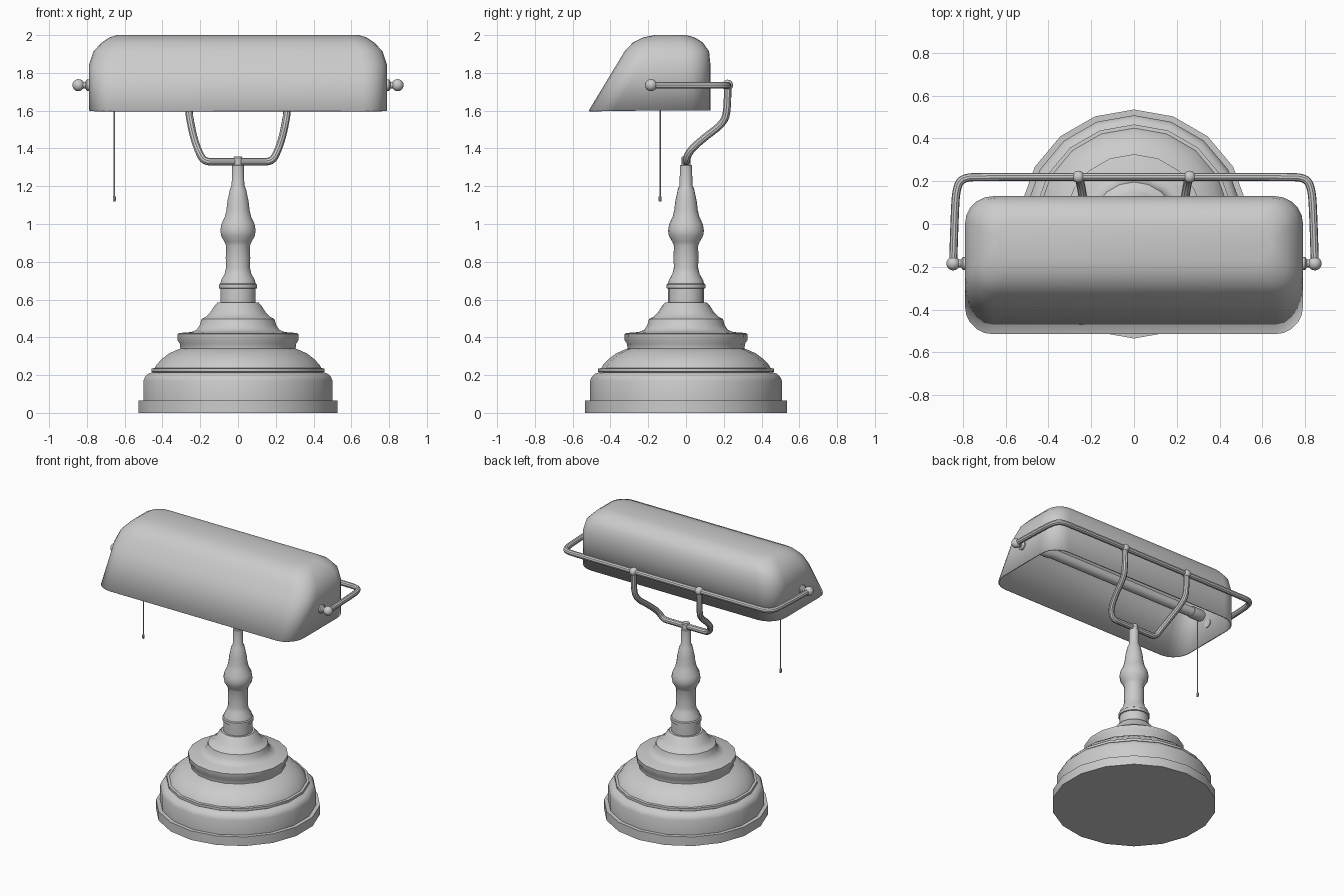
import bpy, bmesh, math
from math import pi, cos, sin
from mathutils import Matrix

if "Cube" in bpy.data.objects:
    bpy.data.objects.remove(bpy.data.objects["Cube"])


def finish(obj, angle=35):
    bpy.ops.object.select_all(action='DESELECT')
    obj.select_set(True)
    bpy.context.view_layer.objects.active = obj
    bpy.ops.object.shade_smooth_by_angle(angle=math.radians(angle))
    return obj


def skin(name, loops, cap_bottom=True):
    """Join a stack of equal, counter-clockwise loops with quads."""
    bm = bmesh.new()
    rings = [[bm.verts.new(p) for p in loop] for loop in loops]
    n = len(rings[0])
    for a, b in zip(rings, rings[1:]):
        for i in range(n):
            j = (i + 1) % n
            bm.faces.new((a[i], a[j], b[j], b[i]))
    bm.faces.new(rings[-1])
    if cap_bottom:
        bm.faces.new(rings[0][::-1])
    me = bpy.data.meshes.new(name)
    bm.to_mesh(me)
    bm.free()
    obj = bpy.data.objects.new(name, me)
    bpy.context.collection.objects.link(obj)
    return obj


def lathe(name, profile, n=18, matrix=Matrix()):
    loops = [[matrix @ Matrix.Rotation(pi / 2 + 2 * pi * i / n, 4, 'Z') @ Matrix.Translation((r, 0, z))
              for i in range(n)] for r, z in profile]
    return finish(skin(name, [[m.translation for m in loop] for loop in loops]))


def tube(name, points, radius):
    cu = bpy.data.curves.new(name, 'CURVE')
    cu.dimensions = '3D'
    cu.bevel_depth = radius
    cu.bevel_resolution = 3
    cu.use_fill_caps = True
    sp = cu.splines.new('NURBS')
    sp.points.add(len(points) - 1)
    for p, co in zip(sp.points, points):
        p.co = (*co, 1)
    sp.order_u = 3
    sp.use_endpoint_u = True
    sp.resolution_u = 4
    obj = bpy.data.objects.new(name, cu)
    bpy.context.collection.objects.link(obj)
    bpy.ops.object.select_all(action='DESELECT')
    obj.select_set(True)
    bpy.context.view_layer.objects.active = obj
    bpy.ops.object.convert(target='MESH')
    return finish(bpy.context.object)


def ball(name, loc, r):
    bpy.ops.mesh.primitive_uv_sphere_add(segments=16, ring_count=10, radius=r, location=loc)
    bpy.context.object.name = name
    return finish(bpy.context.object)


def mirrored(points):
    """Mirror a +x path ending near the middle into a full symmetric path."""
    return points + [(-x, y, z) for x, y, z in reversed(points)]


# Stepped round base
lathe("base", [(.535, 0), (.535, .065), (.508, .065), (.508, .17), (.5, .19), (.483, .207), (.46, .215),
               (.465, .218), (.465, .235), (.448, .237), (.438, .255), (.41, .285), (.37, .315), (.318, .338),
               (.31, .34), (.312, .365), (.325, .385), (.326, .418), (.315, .423), (.25, .428), (.222, .44),
               (.205, .465), (.196, .497), (.17, .51), (.15, .53), (.128, .565), (.11, .585)])
# Turned stem
lathe("stem", [(.095, .57), (.095, .658), (.102, .66), (.102, .68), (.095, .685), (.09, .705), (.072, .735),
               (.064, .77), (.066, .82), (.064, .885), (.072, .905), (.09, .935), (.095, .965), (.089, 1.0),
               (.07, 1.04), (.062, 1.075), (.057, 1.12), (.043, 1.185), (.034, 1.205), (.032, 1.31),
               (.025, 1.312), (.025, 1.35), (.02, 1.357)])

# Forked yoke carrying the rail
tube("yoke", mirrored([(.26, .22, 1.735), (.262, .222, 1.6), (.25, .195, 1.53), (.235, .10, 1.46),
                       (.21, .015, 1.385), (.18, 0, 1.33), (.12, 0, 1.33), (.04, 0, 1.33)]), .02)
# Horizontal rail wrapped around the back
tube("rail", mirrored([(.845, -.185, 1.735), (.838, .05, 1.735), (.83, .17, 1.735), (.80, .218, 1.735),
                       (.70, .22, 1.735), (.25, .22, 1.735)]), .019)

# Joints, end knobs and their necks
for s, side in ((1, "right"), (-1, "left")):
    ball("rail_joint_" + side, (s * .26, .22, 1.735), .029)
    ball("knob_" + side, (s * .845, -.185, 1.735), .032)
    m = Matrix.Translation((0, -.185, 1.735)) @ Matrix.Rotation(s * pi / 2, 4, 'Y')
    lathe("knob_neck_" + side, [(.03, .775), (.03, .8), (.018, .808), (.018, .84)], 16, m)

# Hollow shade from rounded rectangles: z, half width, front, back, corner radius
levels = [(1.6, .79, -.515, .13, .13), (1.84, .79, -.37, .13, .13), (1.915, .765, -.325, .122, .12),
          (1.962, .72, -.28, .088, .105), (1.988, .68, -.225, .045, .09), (2.0, .64, -.165, .0, .06)]
loops = []
for z, hx, yf, yb, r in levels:
    corners = [(hx - r, yb - r), (r - hx, yb - r), (r - hx, yf + r), (hx - r, yf + r)]
    loops.append([(cx + r * cos(a), cy + r * sin(a), z) for k, (cx, cy) in enumerate(corners)
                  for a in [(k + t / 5) * pi / 2 for t in range(6)]])
shade = skin("shade", loops, cap_bottom=False)
mod = shade.modifiers.new("thickness", 'SOLIDIFY')
mod.thickness = .01
mod.offset = -1
finish(shade, 40)

# Tube bulb with end sockets
along_x = Matrix.Translation((0, -.137, 1.735)) @ Matrix.Rotation(pi / 2, 4, 'Y')
lathe("bulb", [(.034, -.64), (.034, .64)], 16, along_x)
for s, side in ((1, "right"), (-1, "left")):
    m = Matrix.Translation((0, -.137, 1.735)) @ Matrix.Rotation(s * pi / 2, 4, 'Y')
    lathe("socket_" + side, [(.04, .6), (.04, .68), (.032, .695)], 16, m)

# Pull chain
chain = Matrix.Translation((-.655, -.137, 0))
lathe("pull_chain", [(.004, 1.14), (.004, 1.72)], 8, chain)
lathe("chain_end", [(.006, 1.118), (.008, 1.124), (.008, 1.143), (.004, 1.15)], 8, chain)
